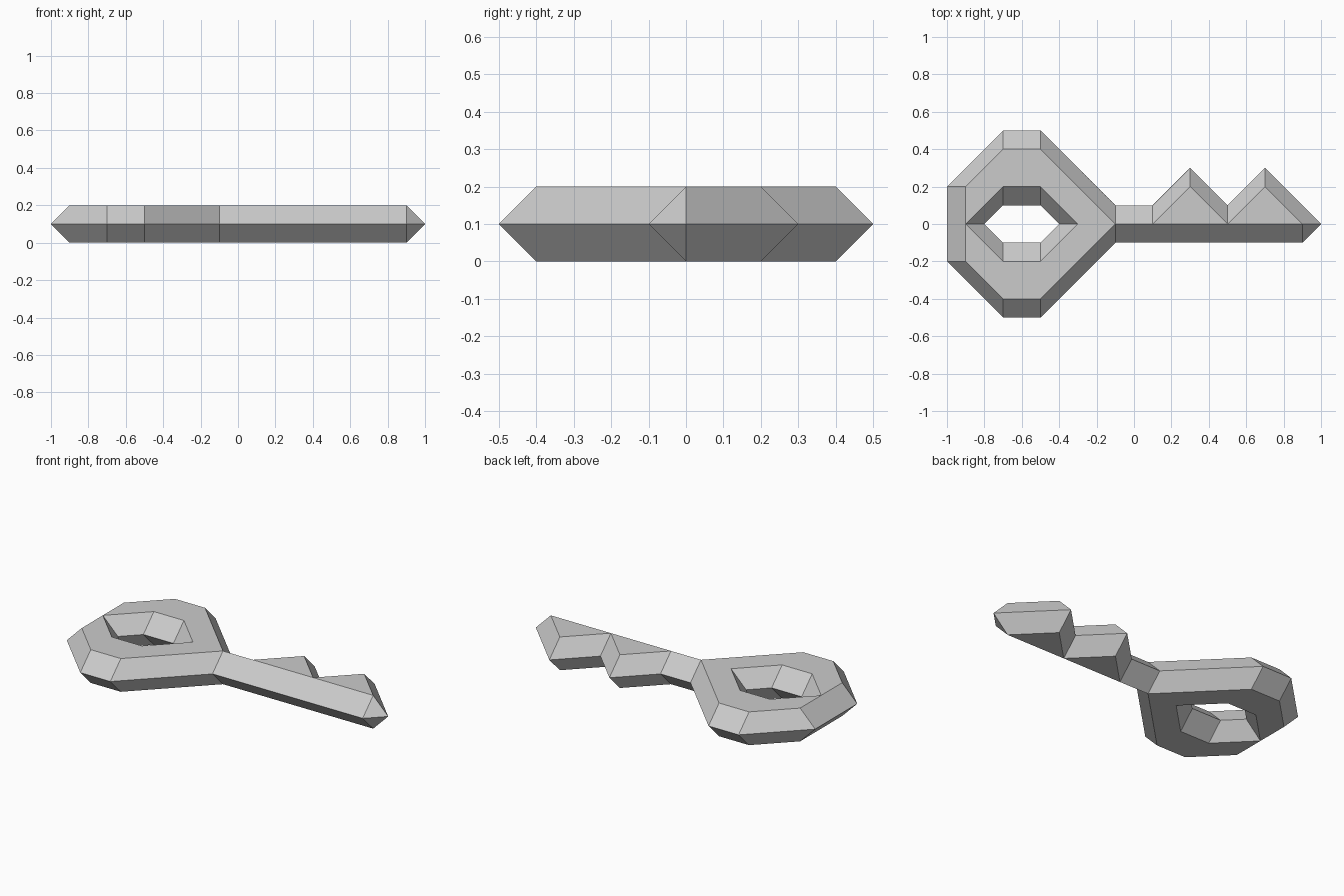
import bpy, bmesh

if "Cube" in bpy.data.objects:
    bpy.data.objects.remove(bpy.data.objects["Cube"])

MID, HALF = 0.1, 0.1          # height of the sharp rim, and of each bevel
bm = bmesh.new()
cache = {}


def vert(x, y, z):
    key = (round(x, 3), round(y, 3), round(z, 3))
    if key not in cache:
        cache[key] = bm.verts.new(key)
    return cache[key]


def face(crest, rim=()):
    """One face on top and its mirror below; crest points lie on the outer level."""
    for side in (1, -1):
        vs = [vert(x, y, MID + side * HALF) for x, y in crest]
        vs += [vert(x, y, MID) for x, y in rim]
        bm.faces.new(vs)


def band(crest, rim):
    """Strip of bevel faces between a crest line and a rim line."""
    for i in range(len(crest) - 1):
        face(crest[i:i + 2], [rim[i + 1], rim[i]])


# Bow: ring with bevelled outside and six-sided hole, mirrored across y
for s in (1, -1):
    outer_crest = [(-.9, .2 * s), (-.7, .4 * s), (-.5, .4 * s), (-.1, 0)]
    outer_rim = [(-1, .2 * s), (-.7, .5 * s), (-.5, .5 * s), (-.1, .1 * s)]
    hole_crest = [(-.9, 0), (-.7, .2 * s), (-.5, .2 * s), (-.3, 0)]
    hole_rim = [(-.8, 0), (-.7, .1 * s), (-.5, .1 * s), (-.4, 0)]
    band(outer_crest, outer_rim)
    band(hole_crest, hole_rim)
    face(outer_crest + hole_crest[::-1])
face([(-.9, .2), (-.9, 0), (-.9, -.2)], [(-1, -.2), (-1, .2)])

# Toothed side of the blade
teeth_crest = [(-.1, 0), (.1, 0), (.3, .2), (.5, 0), (.7, .2), (.9, 0)]
teeth_rim = [(-.1, .1), (.1, .1), (.3, .3), (.5, .1), (.7, .3), (1, 0)]
band(teeth_crest, teeth_rim)
for i in (1, 3):
    face(teeth_crest[i:i + 3])

# Straight side of the blade and its tip
face([(-.1, 0), (.1, 0), (.5, 0), (.9, 0)], [(.9, -.1), (-.1, -.1)])
face([(.9, 0)], [(1, 0), (.9, -.1)])

bmesh.ops.recalc_face_normals(bm, faces=bm.faces[:])
mesh = bpy.data.meshes.new("key")
bm.to_mesh(mesh)
bm.free()
bpy.context.collection.objects.link(bpy.data.objects.new("key", mesh))
